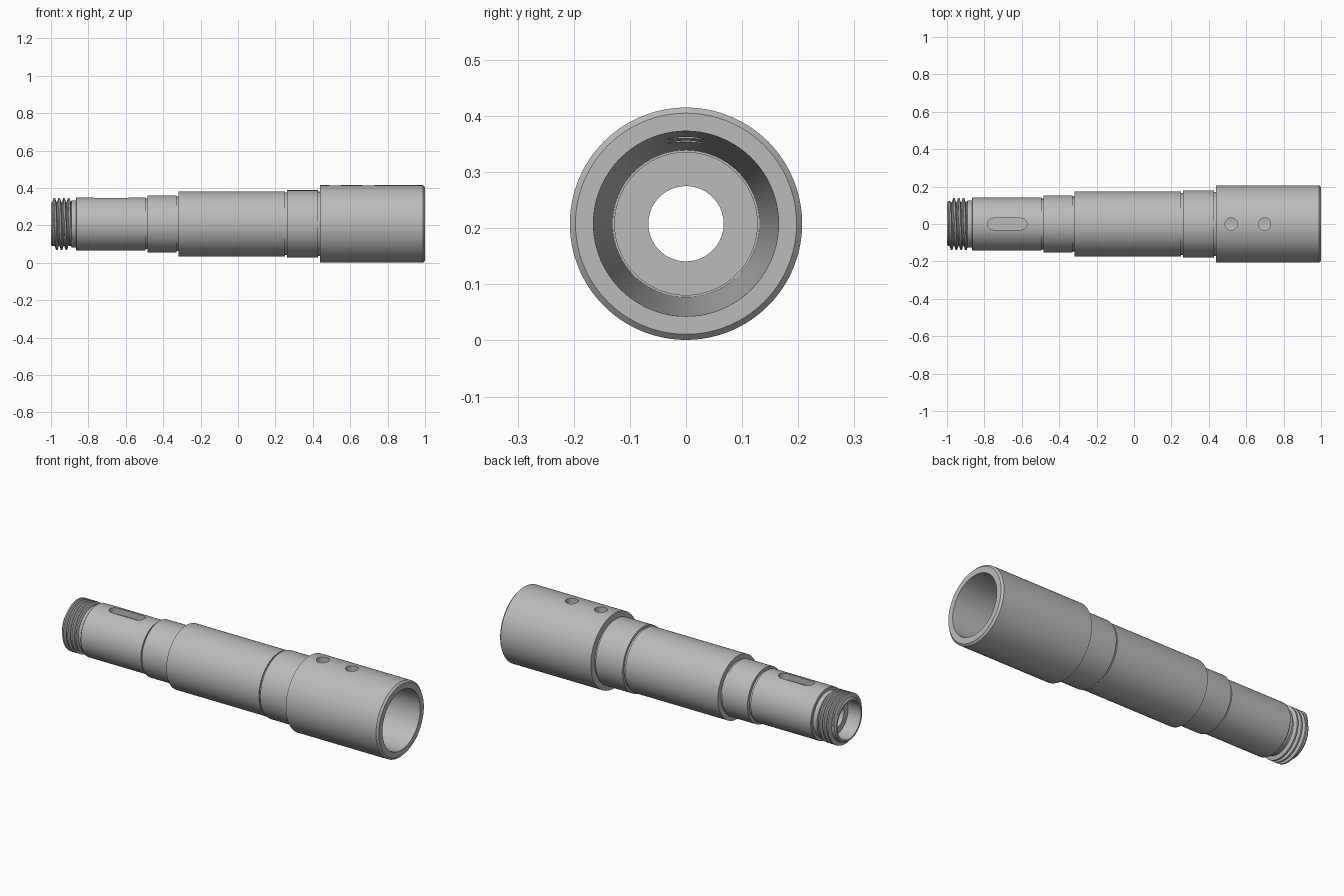
import bpy, bmesh
from math import cos, sin, pi, tau
from mathutils import Matrix, Vector

if "Cube" in bpy.data.objects:
    bpy.data.objects.remove(bpy.data.objects["Cube"], do_unlink=True)

AXIS = 0.208
SEG = 128

steel = bpy.data.materials.new("grey steel")
steel.use_nodes = True
steel.diffuse_color = (0.5, 0.5, 0.5, 1)
steel.node_tree.nodes["Principled BSDF"].inputs["Base Color"].default_value = (0.5, 0.5, 0.5, 1)


def finish(name, bm):
    bmesh.ops.recalc_face_normals(bm, faces=bm.faces)
    mesh = bpy.data.meshes.new(name)
    bm.to_mesh(mesh)
    bm.free()
    mesh.materials.append(steel)
    obj = bpy.data.objects.new(name, mesh)
    bpy.context.collection.objects.link(obj)
    return obj


def activate(obj):
    bpy.ops.object.select_all(action="DESELECT")
    obj.select_set(True)
    bpy.context.view_layer.objects.active = obj


def bridge(bm, loops, closed):
    """Skin a row of equal vertex loops."""
    count = len(loops[0])
    for i in range(len(loops) if closed else len(loops) - 1):
        a, b = loops[i], loops[(i + 1) % len(loops)]
        for j in range(count):
            k = (j + 1) % count
            bm.faces.new((a[j], a[k], b[k], b[j]))


def lathe(name, profile):
    """Turn a closed (x, radius) section around the shaft axis."""
    bm = bmesh.new()
    rings = [[bm.verts.new((x, r * cos(t * tau / SEG), AXIS + r * sin(t * tau / SEG)))
              for t in range(SEG)] for x, r in profile]
    bridge(bm, rings, True)
    return finish(name, bm)


def cut(target, cutter):
    mod = target.modifiers.new("cut", "BOOLEAN")
    mod.operation = "DIFFERENCE"
    mod.solver = "EXACT"
    mod.object = cutter
    activate(target)
    bpy.ops.object.modifier_apply(modifier=mod.name)
    bpy.data.objects.remove(cutter, do_unlink=True)


def slot_cutter(name, x0, x1, radius, bottom):
    """Upright round-ended prism; equal x0 and x1 give a round hole."""
    bm = bmesh.new()
    points = []
    for cx, start in ((x1, -pi / 2), (x0, pi / 2)):
        for i in range(24):
            a = start + pi * (i + 0.5) / 24
            points.append((cx + radius * cos(a), radius * sin(a)))
    low, high = ([bm.verts.new((x, y, z)) for x, y in points] for z in (bottom, 0.6))
    bridge(bm, [low, high], False)
    bm.faces.new(low)
    bm.faces.new(high)
    return finish(name, bm)


# Stepped outside, from the threaded end to the spindle nose
outside = [
    (-1.0, 0.112), (-0.992, 0.118), (-0.893, 0.118), (-0.89, 0.126),
    (-0.866, 0.126), (-0.866, 0.139), (-0.863, 0.142),
    (-0.495, 0.142), (-0.495, 0.135), (-0.483, 0.135), (-0.483, 0.152),
    (-0.328, 0.152), (-0.328, 0.146), (-0.317, 0.146), (-0.317, 0.174),
    (0.25, 0.174), (0.25, 0.167), (0.262, 0.167), (0.262, 0.180),
    (0.428, 0.180), (0.428, 0.172), (0.438, 0.172), (0.438, 0.207),
    (0.99, 0.207), (1.0, 0.197),
]
# Tapered socket, through bore and rear counterbore
inside = [
    (1.0, 0.165), (0.1, 0.131), (0.1, 0.127), (0.0, 0.127),
    (0.0, 0.067), (-0.92, 0.067), (-0.92, 0.103), (-1.0, 0.103),
]
shaft = lathe("hollow_shaft", outside + inside)

# Keyway and two screw holes on top
cut(shaft, slot_cutter("keyway_cutter", -0.751, -0.604, 0.031, AXIS + 0.105))
for x in (0.52, 0.698):
    cut(shaft, slot_cutter("hole_cutter", x, x, 0.033, AXIS))

# Helical thread ridge, fading into the core at both ends
PITCH, TURNS, STEPS = 0.0255, 3.7, 72
bm = bmesh.new()
sections = []
total = int(TURNS * STEPS)
for i in range(total + 1):
    a = i * tau / STEPS
    x = -0.988 + PITCH * i / STEPS
    height = 0.022 * min(1, i / 8 + 0.05, (total - i) / 8 + 0.05)
    section = [(-0.0115, 0.114), (-0.004, 0.117 + height),
               (0.004, 0.117 + height), (0.0115, 0.114)]
    sections.append([bm.verts.new((x + dx, r * cos(a), AXIS + r * sin(a)))
                     for dx, r in section])
bridge(bm, sections, False)
bm.faces.new(sections[0])
bm.faces.new(sections[-1])
thread = finish("thread_ridge", bm)

for obj in (shaft, thread):
    activate(obj)
    bpy.ops.object.shade_smooth_by_angle(angle=pi / 7)
